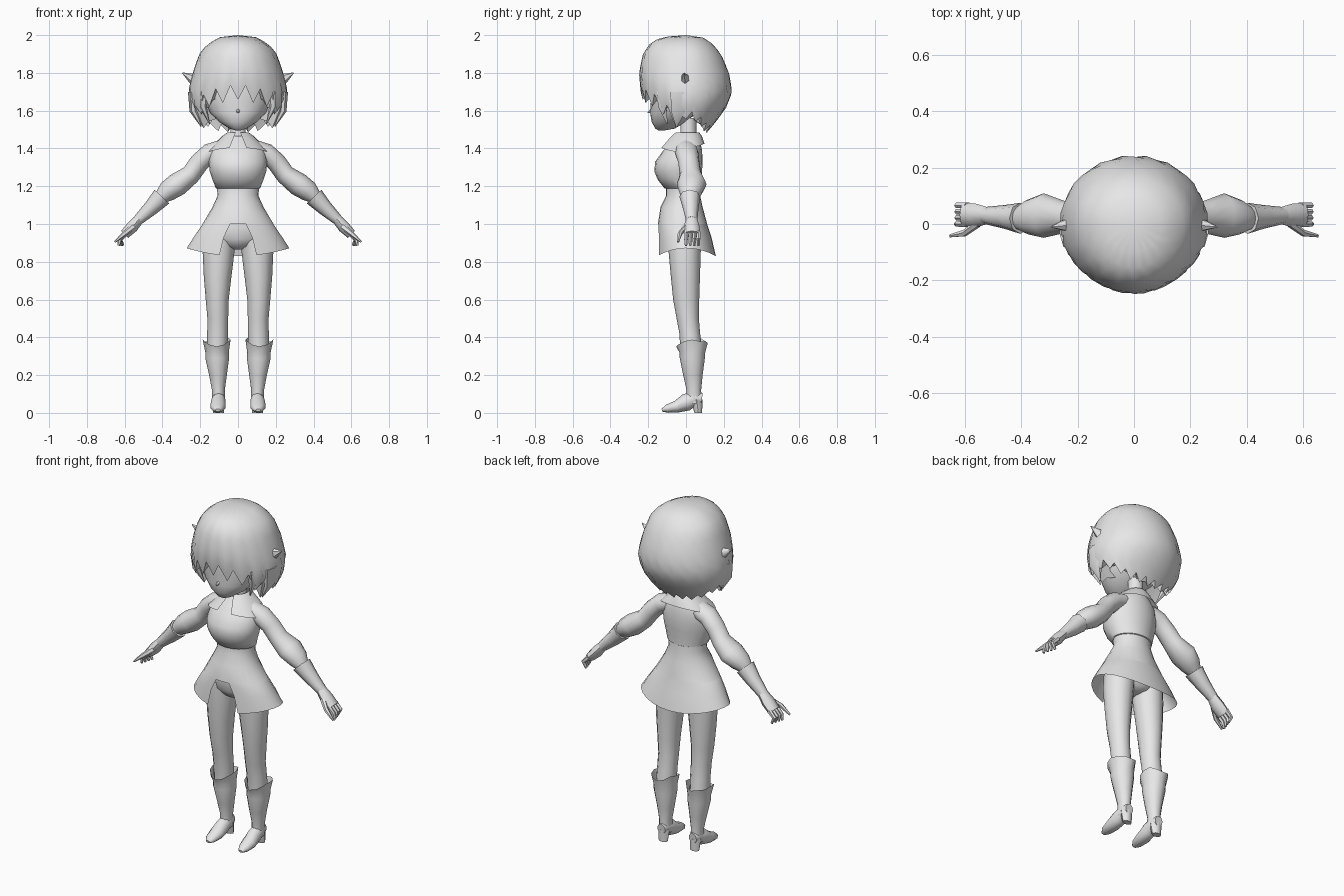
import bpy, bmesh, math
from mathutils import Vector

grey = bpy.data.materials.new("plain_grey")
grey.diffuse_color = (0.8, 0.8, 0.8, 1)


def lerp(table, x):
    """Linear lookup in rows sorted by rising first value."""
    if x <= table[0][0]:
        return table[0][1:]
    for p, q in zip(table, table[1:]):
        if x <= q[0]:
            t = (x - p[0]) / (q[0] - p[0])
            return tuple(a + (b - a) * t for a, b in zip(p[1:], q[1:]))
    return table[-1][1:]


def finish(name, rings, mirror=False, cap=False, angle=50):
    """Skin a list of equally long point rings."""
    bm = bmesh.new()
    vs = [[bm.verts.new(p) for p in r] for r in rings]
    for r, s in zip(vs, vs[1:]):
        for i in range(len(r) - 1):
            bm.faces.new((r[i], r[i + 1], s[i + 1], s[i]))
    bmesh.ops.remove_doubles(bm, verts=bm.verts[:], dist=0.0005)
    if cap:
        bmesh.ops.holes_fill(bm, edges=[e for e in bm.edges if e.is_boundary], sides=0)
    bmesh.ops.recalc_face_normals(bm, faces=bm.faces[:])
    me = bpy.data.meshes.new(name)
    bm.to_mesh(me)
    bm.free()
    me.materials.append(grey)
    me.shade_smooth()
    me.set_sharp_from_angle(angle=math.radians(angle))
    ob = bpy.data.objects.new(name, me)
    bpy.context.collection.objects.link(ob)
    if mirror:
        ob.modifiers.new("mirror", 'MIRROR').use_clip = False
    return ob


def shell(name, rows, n=16, cx=None, slit=None, edge=None, **kw):
    """Upright skin; rows are (z, half width, front y, back y)."""
    rings = []
    for k, (z, rx, yf, yb) in enumerate(rows):
        hw = slit[k] if slit else 0
        gap = math.asin(min(1, hw / rx))
        x0 = cx[k] if cx else 0
        ring = []
        for i in range(n + 1):
            a = gap + (2 * math.pi - 2 * gap) * i / n
            c = math.cos(a)
            dz = edge(a) if edge and k == len(rows) - 1 else 0
            ring.append((x0 + rx * math.sin(a),
                         (yf + yb) / 2 - (yb - yf) / 2 * c, z + dz))
        rings.append(ring)
    return finish(name, rings, **kw)


def tube(name, path, side=(0, 1, 0), n=10, **kw):
    """Skin along a path; rows are (x, y, z, radius across, radius along side)."""
    side = Vector(side)
    pts = [Vector(p[:3]) for p in path]
    rings = []
    for k, p in enumerate(path):
        d = pts[min(k + 1, len(pts) - 1)] - pts[max(k - 1, 0)]
        across = d.cross(side).normalized()
        rings.append([pts[k] + across * p[3] * math.cos(2 * math.pi * i / n)
                      + side * p[4] * math.sin(2 * math.pi * i / n) for i in range(n + 1)])
    return finish(name, rings, cap=True, **kw)


# Hair: domed cap with a ragged hem, turned under towards the head
PROFILE = [(1.47, .16, .15, .10), (1.55, .225, .19, .165), (1.62, .258, .22, .215),
           (1.70, .264, .24, .245), (1.80, .24, .249, .228), (1.90, .205, .228, .185),
           (1.95, .165, .195, .145), (1.98, .115, .15, .105), (2.0, .07, .06, .06)]
HEM = [(0, 1.70), (40, 1.66), (58, 1.61), (72, 1.55), (95, 1.58),
       (115, 1.55), (140, 1.51), (180, 1.50)]
N, K = 40, 11


def hair_point(i, k):
    a = 2 * math.pi * i / N
    deg = min(a, 2 * math.pi - a) * 180 / math.pi
    jag = .042 if deg < 80 else .018
    hem = lerp(HEM, deg)[0] + (jag if i % 2 else -jag)
    under = max(0, k - K)
    z = 2.0 + (hem - 2.0) * (min(k, K) / K) ** 1.5
    rx, f, b = lerp(PROFILE, z)
    s = (1, .86, .45)[under] if k else 0
    y = -math.cos(a) * (f if math.cos(a) > 0 else b)
    return (rx * math.sin(a) * s, y * s, z + (0, .035, .06)[under])


finish("hair", [[hair_point(i, k) for i in range(N + 1)] for k in range(K + 3)], angle=60)

# Loose hair locks at the sides
tube("hair_flick", [(.20, .0, 1.75, .05, .035), (.25, -.005, 1.775, .025, .02),
                    (.295, -.01, 1.80, .002, .002)], n=6, mirror=True)
tube("side_lock", [(.235, -.03, 1.70, .03, .06), (.235, -.04, 1.60, .022, .045),
                   (.195, -.05, 1.515, .002, .004)], n=6, mirror=True)
tube("cheek_lock", [(.18, -.13, 1.70, .03, .03), (.185, -.125, 1.62, .02, .025),
                    (.15, -.10, 1.53, .002, .003)], n=6, mirror=True)

# Head with small nose, and neck
shell("head", [(1.495, .012, -.145, -.115), (1.505, .045, -.162, -.06),
               (1.54, .10, -.182, .0), (1.59, .148, -.190, .06), (1.65, .175, -.186, .10),
               (1.75, .19, -.20, .13), (1.85, .16, -.17, .12)], n=20, cap=True)
tube("nose", [(0, -.18, 1.60, .014, .014), (0, -.203, 1.588, .002, .002)], side=(1, 0, 0), n=6)
tube("ear", [(.16, 0, 1.63, .04, .025), (.19, .01, 1.64, .03, .015)], n=8, mirror=True)
shell("neck", [(1.40, .055, -.045, .065), (1.47, .043, -.03, .055),
               (1.56, .043, -.03, .055)], n=10)

# Bodice, waist and shirt collar
shell("bodice", [(1.465, .05, -.045, .065), (1.435, .105, -.075, .075),
                 (1.39, .145, -.12, .085), (1.33, .155, -.163, .088),
                 (1.28, .150, -.168, .085), (1.235, .135, -.15, .08),
                 (1.19, .118, -.115, .078), (1.185, .10, -.10, .07)], n=20)
shell("collar", [(1.485, .056, -.055, .07), (1.465, .085, -.08, .085),
                 (1.405, .165, -.135, .098)], n=16, slit=[.012, .02, .045],
      edge=lambda a: -.025 * math.sin(a) ** 2 + (.02 if math.cos(a) < -.3 else 0), angle=35)

# Skirt with front notch
shell("skirt", [(1.20, .112, -.105, .072), (1.15, .108, -.105, .075),
                (1.09, .135, -.135, .088), (1.0, .188, -.149, .112),
                (.999, .189, -.149, .112), (.93, .235, -.151, .135),
                (.872, .272, -.152, .158)],
      n=24, slit=[0, 0, 0, 0, .042, .075, .098],
      edge=lambda a: -.042 * math.cos(a) ** 2)

# Hips and legs
shell("hips", [(1.08, .12, -.10, .07), (.98, .165, -.105, .09), (.92, .165, -.10, .09),
               (.88, .08, -.075, .07), (.865, .02, -.04, .04)], n=16, cap=True)
shell("leg", [(.95, .082, -.095, .085), (.85, .084, -.092, .078), (.72, .073, -.08, .074),
              (.60, .061, -.068, .07), (.50, .055, -.05, .068), (.42, .055, -.035, .075),
              (.33, .055, -.03, .085)], n=12,
      cx=[.098, .103, .108, .11, .107, .108, .11], mirror=True)

# Boots: shaft, foot and heel
shell("boot_shaft", [(.05, .034, .0, .085), (.12, .034, .003, .08), (.20, .047, -.015, .088),
                     (.29, .063, -.033, .10), (.32, .062, -.035, .102),
                     (.352, .074, -.052, .115)],
      n=12, cx=[.103, .104, .106, .11, .111, .113],
      edge=lambda a: .036 * math.sin(a) ** 2 + (.018 if math.cos(a) < -.5 else 0),
      mirror=True)
tube("boot_foot", [(.107, -.127, .014, .008, .014), (.107, -.10, .022, .022, .032),
                   (.106, -.05, .033, .032, .042), (.104, .0, .055, .046, .039),
                   (.103, .05, .078, .038, .035), (.103, .085, .075, .03, .025)],
     side=(1, 0, 0), mirror=True)
shell("boot_heel", [(0, .028, .045, .085), (.07, .034, .025, .088)], n=8,
      cx=[.103, .103], cap=True, mirror=True)

# Sleeves, cuffed gloves and hands
tube("sleeve", [(.09, .0, 1.395, .05, .06), (.15, .005, 1.375, .052, .062),
                (.205, .015, 1.325, .052, .056), (.25, .025, 1.262, .052, .058),
                (.32, .03, 1.21, .062, .079), (.375, .025, 1.172, .055, .062),
                (.41, .02, 1.14, .036, .04)], n=12, mirror=True)
tube("glove_cuff", [(.403, .02, 1.145, .053, .055), (.46, .025, 1.085, .041, .042),
                    (.53, .03, 1.02, .028, .03)], n=8, mirror=True)
tube("palm", [(.52, .03, 1.03, .026, .03), (.56, .03, .985, .032, .042),
              (.60, .032, .945, .026, .043)], n=8, mirror=True)
for i in range(4):
    y = .0 + .022 * i
    tube(f"finger_{i + 1}", [(.59, y, .955, .016, .012), (.625, y, .92, .013, .011),
                             (.632 - .008 * i, y, .885, .007, .007)], n=6, mirror=True)
tube("thumb", [(.55, .005, .99, .018, .016), (.60, -.032, .95, .014, .013),
               (.652, -.042, .905, .005, .006)], n=6, mirror=True)
